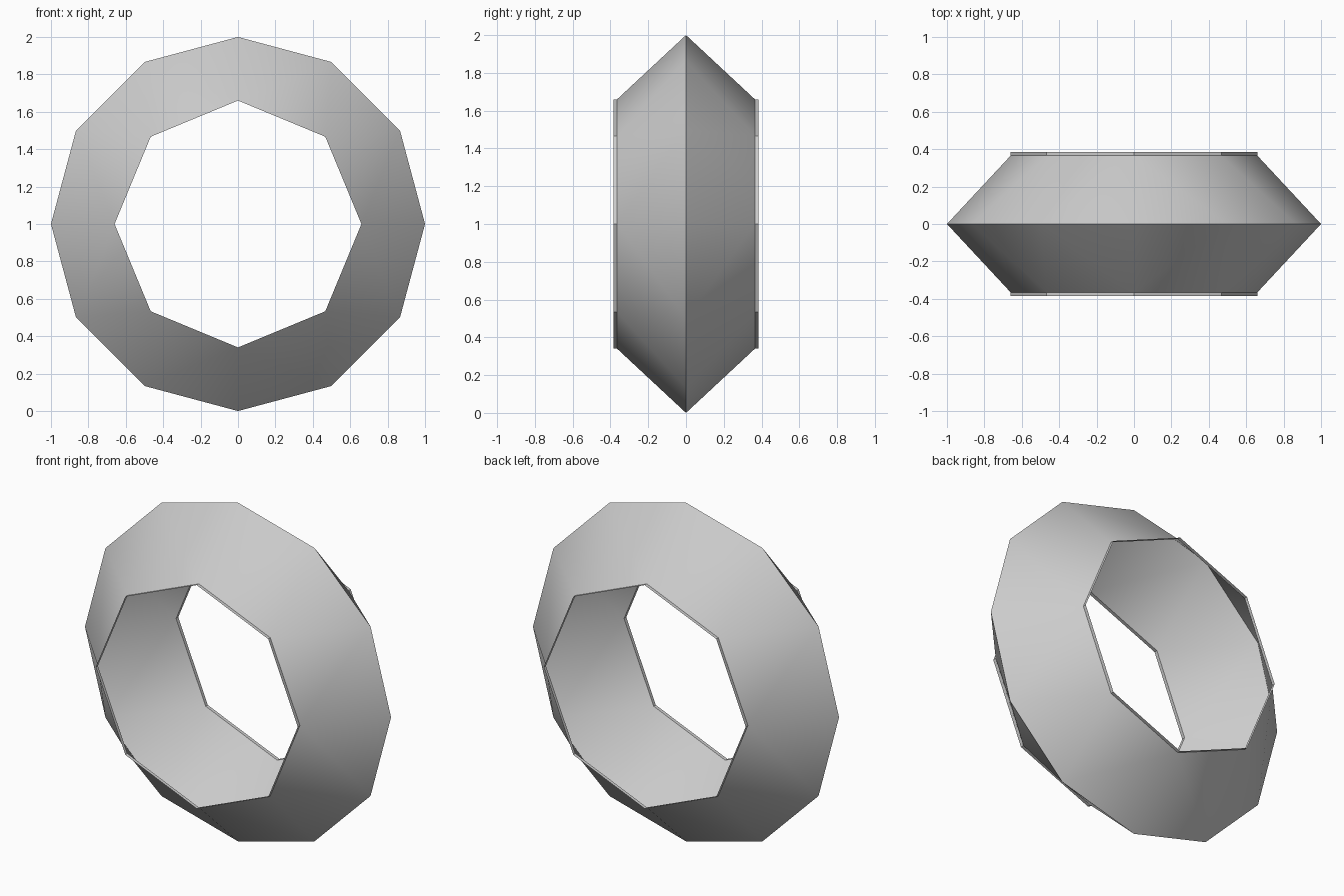
import bpy
import bmesh
from math import sin, cos, tau, radians

if "Cube" in bpy.data.objects:
    bpy.data.objects.remove(bpy.data.objects["Cube"])

OUTER_SIDES, INNER_SIDES = 12, 8
OUTER_R, INNER_R = 1.0, 0.66
HALF_DEPTH, RIM_DEPTH = 0.365, 0.02

grey = bpy.data.materials.new("light_grey")
grey.use_nodes = True
colour = (0.6, 0.6, 0.6, 1)
grey.diffuse_color = colour
grey.node_tree.nodes["Principled BSDF"].inputs["Base Color"].default_value = colour


def loop(bm, sides, radius, y):
    """Regular polygon of vertices around the y axis."""
    return [bm.verts.new((radius * cos(tau * i / sides), y,
                          1 + radius * sin(tau * i / sides)))
            for i in range(sides)]


def finish(bm, name, smooth):
    bmesh.ops.recalc_face_normals(bm, faces=bm.faces)
    mesh = bpy.data.meshes.new(name)
    bm.to_mesh(mesh)
    bm.free()
    mesh.materials.append(grey)
    if smooth:
        mesh.shade_smooth()
        mesh.set_sharp_from_angle(angle=radians(55))
    obj = bpy.data.objects.new(name, mesh)
    bpy.context.collection.objects.link(obj)


def slope(bm, ridge, hole):
    """Sloped side from the 12-sided ridge to the 8-sided hole, by quadrant."""
    for q in range(4):
        o = [ridge[(3 * q + i) % OUTER_SIDES] for i in range(4)]
        h = [hole[(2 * q + i) % INNER_SIDES] for i in range(3)]
        for tri in ((o[0], o[1], h[0]), (h[0], o[1], h[1]),
                    (o[1], o[2], h[1]), (h[1], o[2], h[2]),
                    (o[2], o[3], h[2])):
            bm.faces.new(tri)


# Hollow ring shell: two sloped sides meeting at the ridge, open inside
bm = bmesh.new()
ridge = loop(bm, OUTER_SIDES, OUTER_R, 0)
for side in (-1, 1):
    slope(bm, ridge, loop(bm, INNER_SIDES, INNER_R, side * HALF_DEPTH))
finish(bm, "ring_shell", True)

# Thin octagonal lips standing out around both openings
for name, side in (("front_rim", -1), ("back_rim", 1)):
    bm = bmesh.new()
    near = loop(bm, INNER_SIDES, INNER_R, side * HALF_DEPTH)
    far = loop(bm, INNER_SIDES, INNER_R, side * (HALF_DEPTH + RIM_DEPTH))
    for i in range(INNER_SIDES):
        j = (i + 1) % INNER_SIDES
        bm.faces.new((near[i], near[j], far[j], far[i]))
    finish(bm, name, False)
